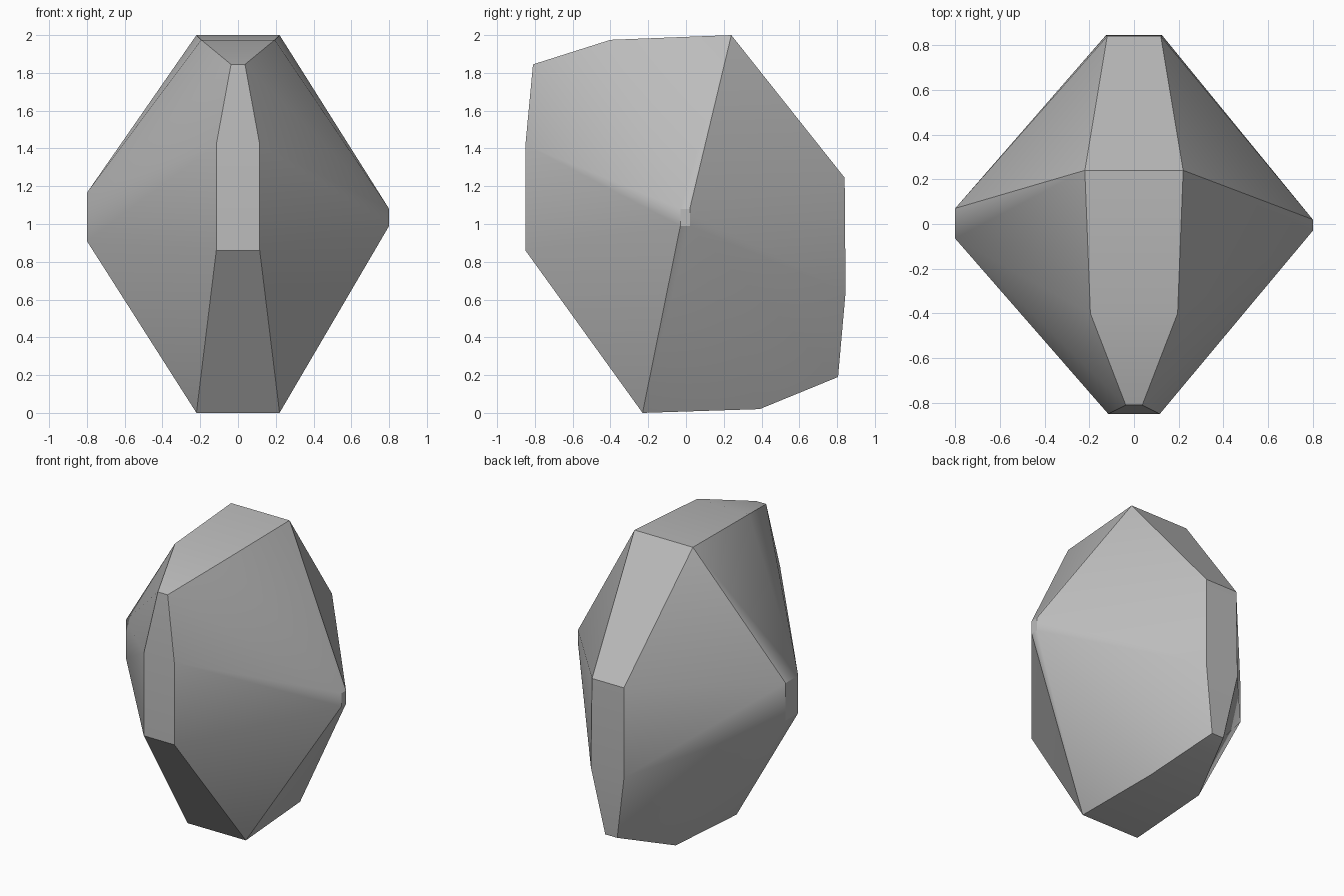
import bpy
import bmesh
import math

cube = bpy.data.objects.get("Cube")
if cube:
    bpy.data.objects.remove(cube, do_unlink=True)

# Stone colour
stone = bpy.data.materials.new("stone_grey")
stone.use_nodes = True
grey = (0.5, 0.5, 0.5, 1.0)
stone.diffuse_color = grey
stone.node_tree.nodes["Principled BSDF"].inputs["Base Color"].default_value = grey

# Narrow band around the rim: y, z, half width in x
RIM = [
    (-0.81, 1.845, 0.037), (-0.40, 1.975, 0.195), (0.24, 2.0, 0.22),
    (0.84, 1.245, 0.12), (0.845, 0.64, 0.125), (0.805, 0.19, 0.045),
    (0.39, 0.02, 0.195), (-0.23, 0.0, 0.22), (-0.85, 0.86, 0.115),
    (-0.85, 1.42, 0.115),
]

# Blunt tips on both sides: x, y range, z range
TIPS = [
    (0.8, (-0.03, 0.02), (0.99, 1.08)),
    (-0.8, (-0.065, 0.07), (0.91, 1.165)),
]

bm = bmesh.new()
for y, z, half in RIM:
    for side in (-1, 1):
        bm.verts.new((side * half, y, z))
for x, y_range, z_range in TIPS:
    for y in y_range:
        for z in z_range:
            bm.verts.new((x, y, z))

# Wrap the band and tips into one faceted stone
bmesh.ops.convex_hull(bm, input=bm.verts[:])
bmesh.ops.dissolve_limit(bm, angle_limit=math.radians(0.5),
                         verts=bm.verts[:], edges=bm.edges[:])
bmesh.ops.recalc_face_normals(bm, faces=bm.faces[:])

mesh = bpy.data.meshes.new("faceted_stone")
bm.to_mesh(mesh)
bm.free()
mesh.materials.append(stone)
rock = bpy.data.objects.new("faceted_stone", mesh)
bpy.context.collection.objects.link(rock)

# Soft sides with crisp rim edges
bpy.ops.object.select_all(action="DESELECT")
rock.select_set(True)
bpy.context.view_layer.objects.active = rock
bpy.ops.object.shade_smooth_by_angle(angle=math.radians(30))
